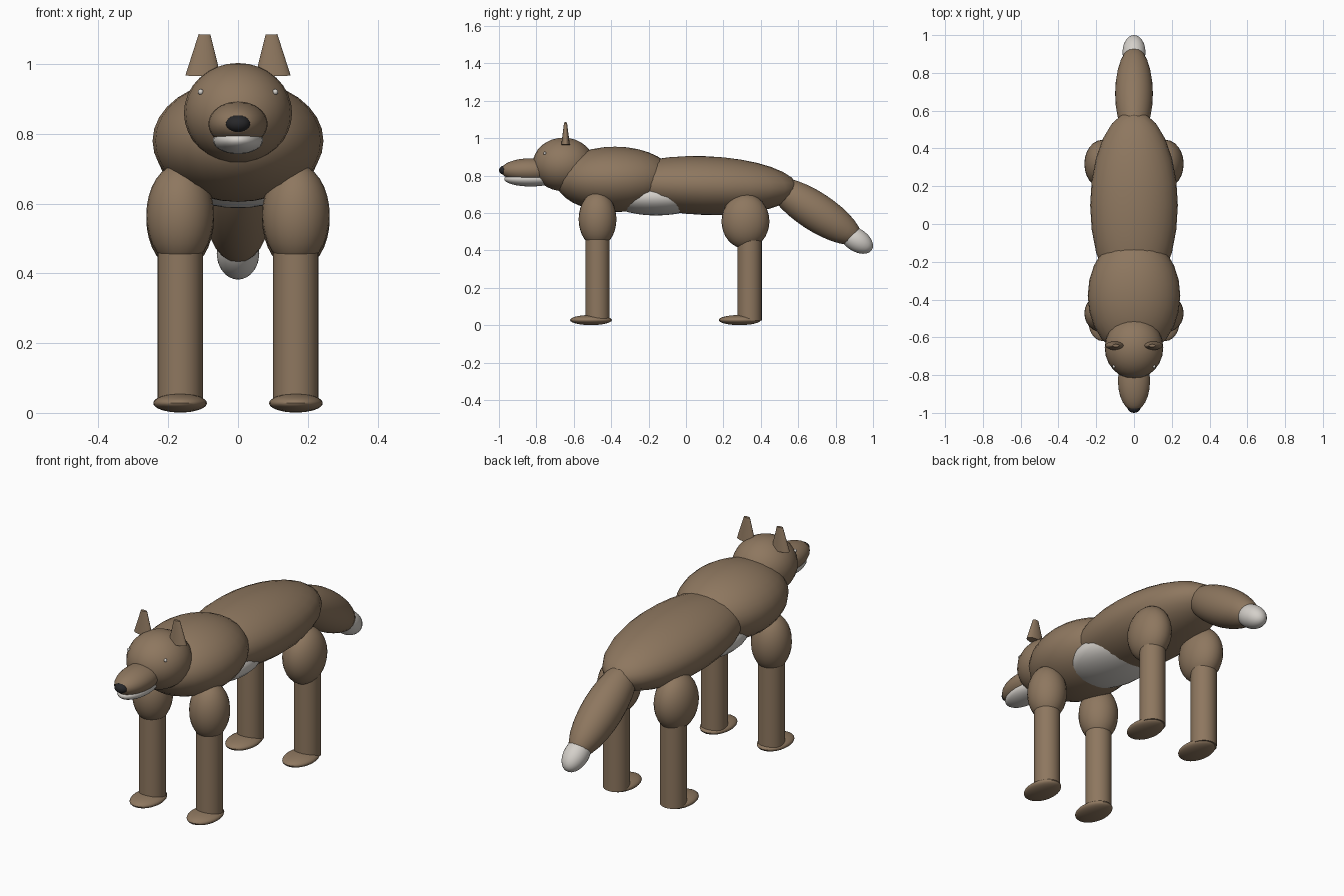
import bpy
from math import radians

cube = bpy.data.objects.get("Cube")
if cube:
    bpy.data.objects.remove(cube, do_unlink=True)


def material(name, rgb):
    mat = bpy.data.materials.new(name)
    mat.use_nodes = True
    color = (*rgb, 1)
    mat.diffuse_color = color
    mat.node_tree.nodes["Principled BSDF"].inputs["Base Color"].default_value = color
    return mat


fur = material("brown_fur", (0.27, 0.185, 0.115))
pale = material("pale_fur", (0.66, 0.63, 0.59))
black = material("black_nose", (0.02, 0.02, 0.022))


def finish(name, mat, scale, rot):
    """Name, shape, colour and smooth the newest primitive."""
    ob = bpy.context.object
    ob.name = name
    ob.scale = scale
    ob.rotation_euler = [radians(a) for a in rot]
    ob.data.materials.append(mat)
    bpy.ops.object.transform_apply(location=False, rotation=True, scale=True)
    bpy.ops.object.shade_smooth_by_angle(angle=radians(40))
    return ob


def ellipsoid(name, loc, radii, mat=fur, pitch=0):
    bpy.ops.mesh.primitive_uv_sphere_add(segments=24, ring_count=16, radius=1, location=loc)
    return finish(name, mat, radii, (pitch, 0, 0))


def taper(name, loc, bottom, top, height, flat=1, rot=(0, 0, 0)):
    bpy.ops.mesh.primitive_cone_add(vertices=24, radius1=bottom, radius2=top,
                                    depth=height, location=loc)
    return finish(name, fur, (1, flat, 1), rot)


# Trunk
ellipsoid("body", (0, 0.1, 0.747), (0.232, 0.5, 0.157), pitch=-2)
ellipsoid("chest", (0, -0.38, 0.78), (0.245, 0.32, 0.175))
ellipsoid("belly", (0, -0.16, 0.685), (0.19, 0.26, 0.098), pale)

# Head
ellipsoid("head", (0, -0.655, 0.86), (0.155, 0.165, 0.143))
ellipsoid("muzzle", (0, -0.83, 0.828), (0.085, 0.16, 0.065))
ellipsoid("jaw", (0, -0.83, 0.782), (0.072, 0.142, 0.04), pale)
ellipsoid("nose", (0, -0.97, 0.829), (0.035, 0.03, 0.025), black)

# Tail
ellipsoid("tail", (0, 0.69, 0.61), (0.1, 0.29, 0.103), pitch=-33)
ellipsoid("tail_tip", (0, 0.91, 0.457), (0.061, 0.1, 0.061), pale, pitch=-33)

# Paired parts
for side, s in (("left", 1), ("right", -1)):
    taper(side + "_ear", (s * 0.098, -0.644, 1.025), 0.051, 0.017, 0.12, 0.45, (0, -s * 2, 0))
    ellipsoid(side + "_eye", (s * 0.107, -0.755, 0.92), (0.008, 0.008, 0.008), pale)
    x = s * 0.166
    for end, shank_y, thigh_y, thigh_r, thigh_z, paw_y in (
            ("front", -0.473, -0.473, 0.101, 0.567, -0.508),
            ("hind", 0.34, 0.318, 0.128, 0.556, 0.287)):
        part = f"{side}_{end}"
        ellipsoid(part + "_upper_leg", (x, thigh_y, thigh_z), (0.097, thigh_r, 0.147))
        taper(part + "_lower_leg", (x, shank_y, 0.27), 0.065, 0.065, 0.49)
        ellipsoid(part + "_paw", (x, paw_y, 0.028), (0.077, 0.112, 0.027))
